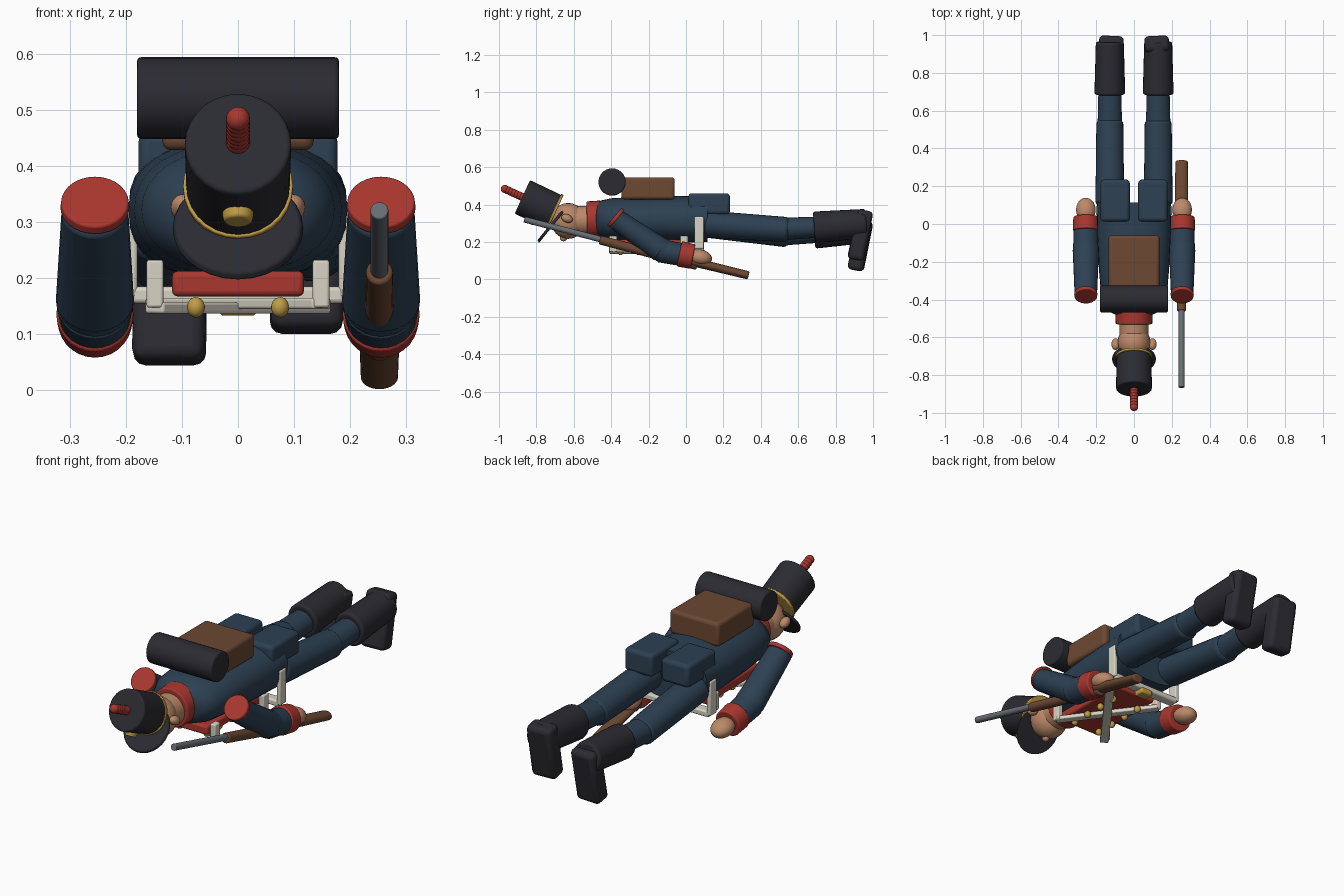
import bpy, bmesh, math
from mathutils import Vector, Matrix

if "Cube" in bpy.data.objects:
    bpy.data.objects.remove(bpy.data.objects["Cube"], do_unlink=True)


def colour(name, r, g, b):
    m = bpy.data.materials.new(name)
    m.use_nodes = True
    m.diffuse_color = (r, g, b, 1)
    bsdf = m.node_tree.nodes["Principled BSDF"]
    bsdf.inputs["Base Color"].default_value = (r, g, b, 1)
    bsdf.inputs["Roughness"].default_value = 0.8
    return m


navy = colour("navy cloth", .026, .052, .086)
black = colour("black felt", .024, .024, .032)
red = colour("red trim", .40, .038, .028)
skin = colour("skin", .50, .25, .14)
brown = colour("brown leather", .15, .065, .032)
white = colour("white strap", .68, .65, .55)
gold = colour("gold", .52, .33, .06)
steel = colour("steel", .14, .16, .18)


def finish(name, bm, mat, matrix, bevel=0):
    """Turn a bmesh into a smooth shaded object."""
    bmesh.ops.recalc_face_normals(bm, faces=bm.faces)
    mesh = bpy.data.meshes.new(name)
    bm.to_mesh(mesh)
    bm.free()
    mesh.materials.append(mat)
    ob = bpy.data.objects.new(name, mesh)
    bpy.context.collection.objects.link(ob)
    ob.matrix_world = matrix
    bpy.ops.object.select_all(action='DESELECT')
    ob.select_set(True)
    bpy.context.view_layer.objects.active = ob
    bpy.ops.object.shade_smooth_by_angle(angle=math.radians(35))
    if bevel:
        mod = ob.modifiers.new("rounding", 'BEVEL')
        mod.width, mod.segments = bevel, 3
        mod.limit_method, mod.angle_limit = 'ANGLE', math.radians(40)
    return ob


def tube(name, a, b, ra, rb, mat, bevel=0, wide=1):
    """Tapered cylinder from a to b, widened along x by a factor."""
    a, b = Vector(a), Vector(b)
    bm = bmesh.new()
    bmesh.ops.create_cone(bm, cap_ends=True, segments=28, radius1=ra, radius2=rb, depth=(b - a).length)
    turn = (b - a).to_track_quat('Z', 'Y').to_matrix().to_4x4()
    stretch = Matrix.Scale(wide, 4, (1, 0, 0))
    return finish(name, bm, mat, Matrix.Translation((a + b) / 2) @ stretch @ turn, bevel)


def ball(name, loc, size, mat, tilt=0):
    bm = bmesh.new()
    bmesh.ops.create_uvsphere(bm, u_segments=20, v_segments=12, radius=1)
    bmesh.ops.scale(bm, vec=size, verts=bm.verts)
    return finish(name, bm, mat, Matrix.Translation(loc) @ Matrix.Rotation(tilt, 4, 'X'))


def box(name, loc, size, mat, bevel, tilt=0, spin=0):
    bm = bmesh.new()
    bmesh.ops.create_cube(bm, size=1)
    bmesh.ops.scale(bm, vec=size, verts=bm.verts)
    turn = Matrix.Rotation(spin, 4, 'Z') @ Matrix.Rotation(tilt, 4, 'X')
    return finish(name, bm, mat, Matrix.Translation(loc) @ turn, bevel)


# Coat body: rounded cross-sections (y, half width, half height, squareness)
sections = [(-.48, .10, .085, 1), (-.455, .145, .10, 1), (-.40, .172, .112, .95), (-.25, .185, .12, .9),
            (-.05, .195, .125, .85), (.115, .195, .122, .75)]
bm = bmesh.new()
rings = []
for y, rx, rz, power in sections:
    ring = []
    for i in range(32):
        c, s = math.cos(i * math.tau / 32), math.sin(i * math.tau / 32)
        ring.append(bm.verts.new((math.copysign(abs(c) ** power, c) * rx, y,
                                  .322 + math.copysign(abs(s) ** power, s) * rz)))
    rings.append(ring)
for p, q in zip(rings, rings[1:]):
    for i in range(32):
        j = (i + 1) % 32
        bm.faces.new((p[i], p[j], q[j], q[i]))
bm.faces.new(rings[0])
bm.faces.new(rings[-1])
finish("coat_body", bm, navy, Matrix())

# Neck and head
tube("collar", (0, -.53, .32), (0, -.455, .322), .097, .10, red, .006)
tube("neck", (0, -.59, .316), (0, -.52, .316), .076, .078, skin)
ball("head", (0, -.63, .313), (.088, .092, .096), skin)
ball("nose", (0, -.655, .222), (.016, .02, .018), skin)
for s, side in ((1, "left"), (-1, "right")):
    ball(side + "_ear", (s * .098, -.636, .326), (.022, .032, .022), skin, -.4)

# Tall hat with peak, band, badge and plume
hat_base, hat_top = Vector((0, -.70, .361)), Vector((0, -.875, .441))
axis = (hat_top - hat_base).normalized()
front = Vector((0, axis.y, axis.z)).cross(Vector((1, 0, 0)))
if front.z > 0:
    front = -front
tube("hat", hat_base, hat_top, .096, .099, black, .008, .96)
tube("hat_band", hat_base - axis * .004, hat_base + axis * .01, .101, .101, gold, .003, .97)
peak_normal = Vector((0, -.78, .63))
peak = Vector((0, -.718, .292))
tube("hat_peak", peak - peak_normal * .008, peak + peak_normal * .008, .118, .112, black, .005)
badge = hat_base + axis * .105 + front * .095
tube("hat_badge", badge, badge + front * .02, .029, .025, gold, .005)
for i in range(7):
    ball("plume_tuft", hat_top + axis * (.004 + i * .0165), (.0215, .0215, .0215), red)

# Backpack, blanket roll and hip pouches
box("backpack", (0, -.203, .487), (.27, .285, .118), brown, .016)
tube("blanket_roll", (-.18, -.395, .521), (.18, -.395, .521), .073, .073, black, .008)
for s, side in ((1, "left"), (-1, "right")):
    box(side + "_coat_pouch", (s * .1, .124, .404), (.155, .222, .113), navy, .018)

# Chest panel, buttons and straps under the body
box("chest_panel", (0, -.2, .19), (.235, .42, .045), red, .01)
for s in (1, -1):
    for i in range(4):
        ball("button", (s * .075, -.35 + i * .095, .148), (.016, .016, .018), gold)
    spin = math.atan2(.40, -s * .30)
    box("cross_strap", (0, -.20, .151 + s * .004), (.50, .042, .02), white, .005, spin=spin)
    for e in (1, -1):
        box("strap_end", (s * e * .148, -.20 - e * .19, .19), (.03, .042, .085), white, .005)
box("waist_belt", (0, .07, .17), (.38, .05, .03), white, .008)
for s in (1, -1):
    box("belt_side", (s * .19, .07, .25), (.022, .05, .17), white, .006)
box("belt_plate", (0, .07, .148), (.066, .056, .03), gold, .008)

# Legs and boots, one slightly raised
for s, side, lift in ((1, "left", .016), (-1, "right", -.012)):
    x = s * .128
    tube(side + "_thigh", (x, .10, .297), (x, .55, .25 + lift), .072, .067, navy, .02, 1.06)
    ball(side + "_knee", (x, .53, .253 + lift), (.066, .06, .06), navy)
    tube(side + "_shin", (x, .52, .254 + lift), (x, .71, .264 + lift), .060, .056, navy, .012, 1.08)
    tube(side + "_boot_shaft", (x, .685, .262 + lift), (x, .965, .284 + lift), .085, .077, black, .012, .96)
    box(side + "_boot_foot", (x * .95, .932, .205 + lift * 2), (.13, .085, .27), black, .022,
        tilt=-.2, spin=s * .05)

# Arms
for s, side in ((1, "left"), (-1, "right")):
    x = s * .255
    tube(side + "_upper_arm", (x, -.375, .322), (x, -.13, .155), .056, .066, navy, .01, 1.06)
    ball(side + "_elbow", (x, -.13, .158), (.069, .064, .066), navy)
    tube(side + "_forearm", (x, -.14, .155), (x, -.01, .13), .064, .06, navy, .005, 1.06)
    tube(side + "_cuff", (x, -.035, .137), (x, .038, .122), .069, .066, red, .006)
    tube(side + "_shoulder_pad", (x, -.383, .337), (x, -.368, .324), .060, .062, red, .004)
    ball(side + "_hand", (x, .075, .118), (.052, .065, .042), skin, -.2)


# Long gun held along the left side
def gun(y, dx=0, dz=0):
    return (.252 + dx, y, .322 - .26 * (y + .87) + dz)


tube("gun_barrel", gun(-.865), gun(-.14), .016, .016, steel, .003)
tube("gun_fore_stock", gun(-.46, 0, -.004), gun(.06, 0, -.004), .024, .026, brown, .006)
tube("gun_butt", gun(.03, 0, .008), gun(.335, 0, .013), .024, .022, brown, .008, 1.5)
tube("gun_hammer", gun(-.06, -.027, -.01), gun(.03, -.027, -.01), .011, .011, steel, .003)
